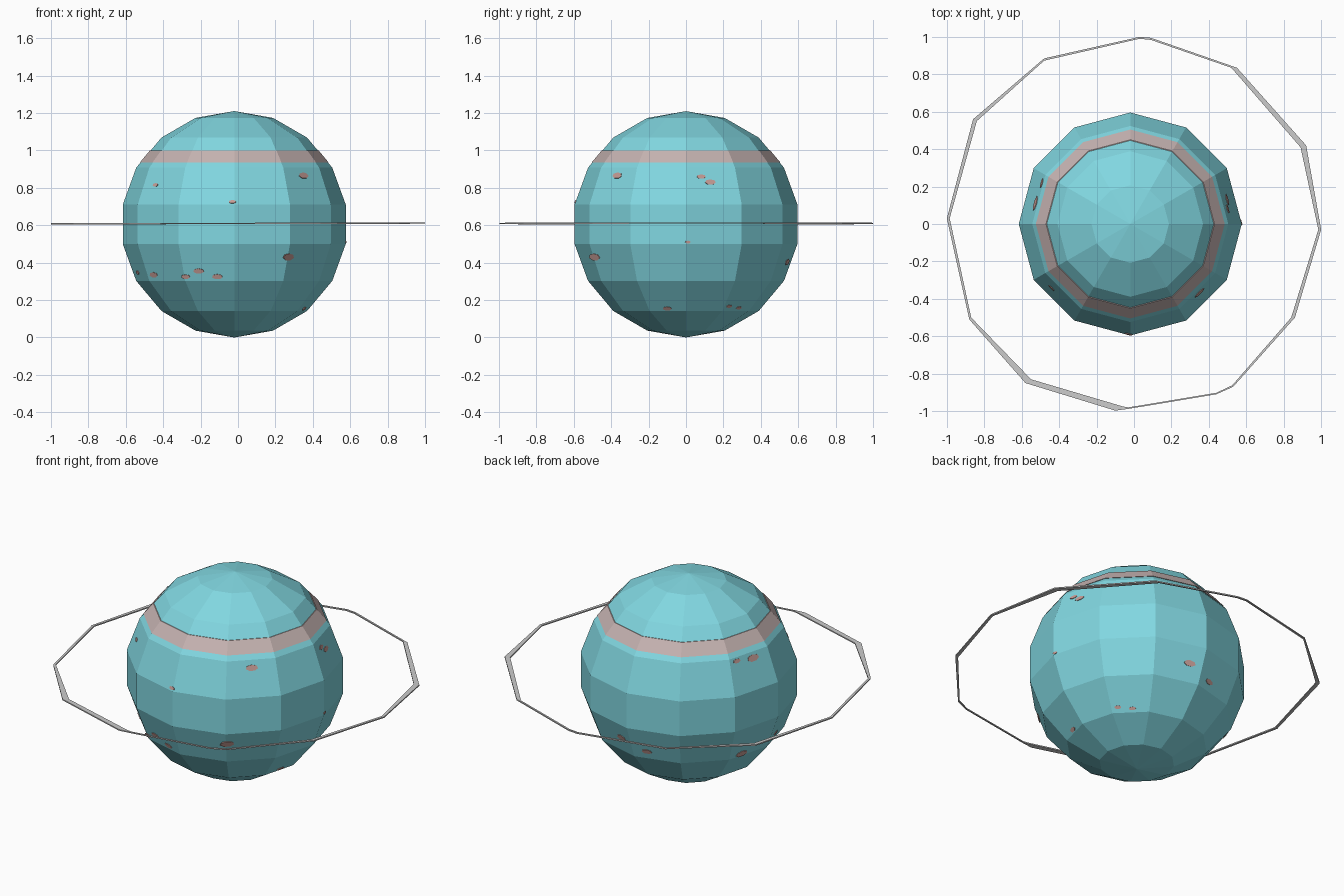
import bpy, bmesh
from math import sin, cos, radians, pi
from mathutils import Vector, Matrix
from mathutils.bvhtree import BVHTree

if "Cube" in bpy.data.objects:
    bpy.data.objects.remove(bpy.data.objects["Cube"])

R = 0.605
CENTRE = Vector((-0.02, 0, R))


def material(name, rgb):
    m = bpy.data.materials.new(name)
    m.diffuse_color = (*rgb, 1)
    m.use_nodes = True
    m.node_tree.nodes["Principled BSDF"].inputs["Base Color"].default_value = m.diffuse_color
    return m


def add_object(name, bm, mat=None):
    bmesh.ops.recalc_face_normals(bm, faces=bm.faces[:])
    me = bpy.data.meshes.new(name)
    bm.to_mesh(me)
    bm.free()
    ob = bpy.data.objects.new(name, me)
    bpy.context.collection.objects.link(ob)
    if mat:
        me.materials.append(mat)
    return ob


def closed_ring(sections):
    """Join matching four-point sections into a closed loop."""
    bm = bmesh.new()
    rows = [[bm.verts.new(p) for p in s] for s in sections]
    for i, a in enumerate(rows):
        b = rows[(i + 1) % len(rows)]
        for k in range(4):
            j = (k + 1) % 4
            bm.faces.new((a[k], b[k], b[j], a[j]))
    return bm


teal = material("teal", (0.22, 0.68, 0.75))
pink = material("pale_pink", (0.56, 0.45, 0.44))
rust = material("rust_pink", (0.56, 0.33, 0.30))

# Low-poly globe
bm = bmesh.new()
bmesh.ops.create_uvsphere(bm, u_segments=12, v_segments=9, radius=R)
bmesh.ops.translate(bm, verts=bm.verts, vec=CENTRE)
surface = BVHTree.FromBMesh(bm)
add_object("globe", bm, teal)


# Pale stripe, flush with the sloping facets
def cone_radius(z):
    z0, z1 = R * (1 + cos(pi / 3)), R * (1 + cos(pi * 2 / 9))
    r0, r1 = R * sin(pi / 3), R * sin(pi * 2 / 9)
    return r0 + (r1 - r0) * (z - z0) / (z1 - z0)


lo, hi = 0.935, 1.0
profile = [(cone_radius(lo) + 0.004, lo), (cone_radius(hi) + 0.004, hi),
           (cone_radius(hi) - 0.004, hi), (cone_radius(lo) - 0.004, lo)]
sections = []
for i in range(12):
    a = i * pi / 6
    sections.append([(CENTRE.x + r * cos(a), r * sin(a), z) for r, z in profile])
add_object("upper_stripe", closed_ring(sections), pink)

# Thin, slightly irregular orbit ring: outer and inner outlines
outer = [(.03, 1), (.09, .995), (.55, .835), (.92, .42), (1, -.03), (.86, -.5),
         (.53, -.87), (.44, -.91), (-.03, -.988), (-.1, -.997), (-.58, -.85),
         (-.88, -.51), (-1, .03), (-.86, .56), (-.48, .885)]
inner = [(.03, .99), (.09, .984), (.52, .835), (.89, .41), (.985, -.03), (.84, -.5),
         (.525, -.862), (.44, -.902), (-.03, -.98), (-.06, -.975), (-.55, -.83),
         (-.87, -.5), (-.985, .03), (-.84, .55), (-.48, .873)]
sections = []
for (ox, oy), (ix, iy) in zip(outer, inner):
    zb = 0.606 + 0.002 * ox
    sections.append([(ox, oy, zb), (ox, oy, zb + .007),
                     (ix, iy, zb + .007), (ix, iy, zb)])
add_object("orbit_ring", closed_ring(sections))

# Surface spots: (azimuth, elevation) of sight, then right/up offset and width
FRONT, RIGHT = (-90, 0), (0, 0)
BACK_LEFT, BACK_LOW = (135, 25), (45, -25)
spots = [(FRONT, -.42, .21, .04), (FRONT, .37, .26, .07), (FRONT, -.01, .12, .04),
         (FRONT, -.43, -.27, .06), (FRONT, -.26, -.28, .05), (FRONT, -.19, -.25, .06),
         (FRONT, -.09, -.28, .06), (FRONT, .29, -.175, .08),
         (RIGHT, .13, .225, .06), (RIGHT, .01, -.095, .03), (RIGHT, -.1, -.45, .05),
         (BACK_LEFT, .28, .06, .08), (BACK_LEFT, .18, .05, .05),
         (BACK_LEFT, -.31, -.41, .06), (BACK_LEFT, .21, -.46, .08),
         (BACK_LEFT, .43, -.36, .05), (BACK_LOW, -.31, .41, .05),
         (BACK_LOW, .33, 0, .07), (BACK_LOW, -.07, -.23, .04),
         (BACK_LOW, .01, -.24, .04)]
bm = bmesh.new()
for (az, el), u, v, w in spots:
    a, e = radians(az), radians(el)
    sight = Vector((cos(e) * cos(a), cos(e) * sin(a), sin(e)))
    right = Vector((-sin(a), cos(a), 0))
    up = sight.cross(right)
    hit, n, _, _ = surface.ray_cast(CENTRE + right * u + up * v + sight * 3, -sight)
    if hit is None:
        continue
    x = Vector((0, 0, 1)).cross(n).normalized()
    frame = Matrix((x, n.cross(x), n)).transposed().to_4x4()
    place = Matrix.Translation(hit) @ frame @ Matrix.Diagonal((w / 2, w / 4, 1, 1))
    bmesh.ops.create_cone(bm, cap_ends=True, segments=7, radius1=1, radius2=1,
                          depth=0.006, matrix=place)
add_object("surface_spots", bm, rust)
